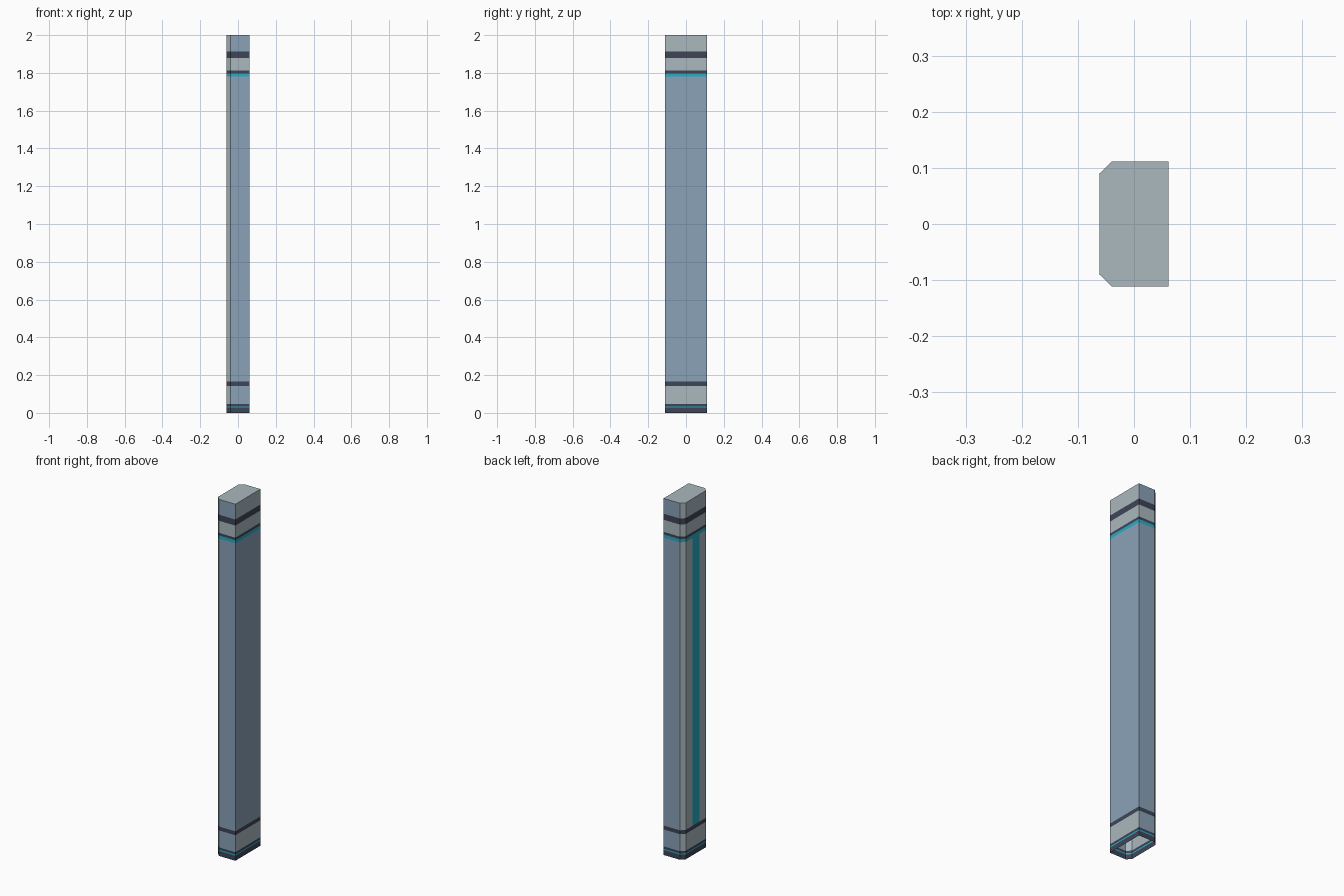
import bpy, bmesh

if "Cube" in bpy.data.objects:
    bpy.data.objects.remove(bpy.data.objects["Cube"])


def material(name, rgb):
    def lin(c):
        c /= 255
        return c / 12.92 if c <= 0.04045 else ((c + 0.055) / 1.055) ** 2.4
    m = bpy.data.materials.new(name)
    m.diffuse_color = (*[lin(c) for c in rgb], 1)
    m.use_nodes = True
    m.node_tree.nodes["Principled BSDF"].inputs["Base Color"].default_value = m.diffuse_color
    return m


MATS = [material("pale grey", (170, 184, 190)),
        material("steel blue", (138, 162, 184)),
        material("dark slate", (62, 69, 86)),
        material("cyan", (40, 172, 198))]
PALE, BLUE, DARK, CYAN = range(4)

# Cross-section: square on +x, chamfered on -x, split for the light strip
X0, X1, XC = -0.0615, 0.0615, -0.04
Y, YC, YS = 0.111, 0.09, 0.031
PROFILE = [(X1, -Y), (X1, Y), (XC, Y), (X0, YC), (X0, YS),
           (X0, -YS), (X0, -YC), (XC, -Y)]
SIDE, STRIP = (1, 7), 4     # edge indices: +-y sides, light strip
BACK = (2, 3, 5, 6)         # chamfers and the rest of the -x side


def shaft_colour(i):
    if i == STRIP:
        return CYAN
    return PALE if i in BACK else BLUE


def block_colour(i):
    return BLUE if i in SIDE else PALE


def flat(c):
    return lambda i: c


def section(name, bands, cap=False):
    """Stack of coloured bands: (bottom z, top z, colour rule)."""
    bm = bmesh.new()

    def ring(z):
        return [bm.verts.new((x, y, z)) for x, y in PROFILE]
    low = ring(bands[0][0])
    n = len(PROFILE)
    for _, top, rule in bands:
        high = ring(top)
        for i in range(n):
            j = (i + 1) % n
            f = bm.faces.new((low[i], low[j], high[j], high[i]))
            f.material_index = rule(i)
        low = high
    if cap:
        bm.faces.new(low).material_index = PALE
    me = bpy.data.meshes.new(name)
    bm.to_mesh(me)
    bm.free()
    for m in MATS:
        me.materials.append(m)
    ob = bpy.data.objects.new(name, me)
    bpy.context.collection.objects.link(ob)


# Hollow base, open underneath
section("base", [(0, 0.028, flat(DARK)), (0.028, 0.035, flat(CYAN)),
                 (0.035, 0.048, flat(DARK)), (0.048, 0.143, block_colour),
                 (0.143, 0.165, flat(DARK))])
# Long shaft with light strip on the -x side
section("shaft", [(0.165, 1.78, shaft_colour)])
# Banded head with closed top
section("head", [(1.78, 1.798, flat(CYAN)), (1.798, 1.812, flat(DARK)),
                 (1.812, 1.88, flat(PALE)), (1.88, 1.914, flat(DARK)),
                 (1.914, 2.0, block_colour)], cap=True)
